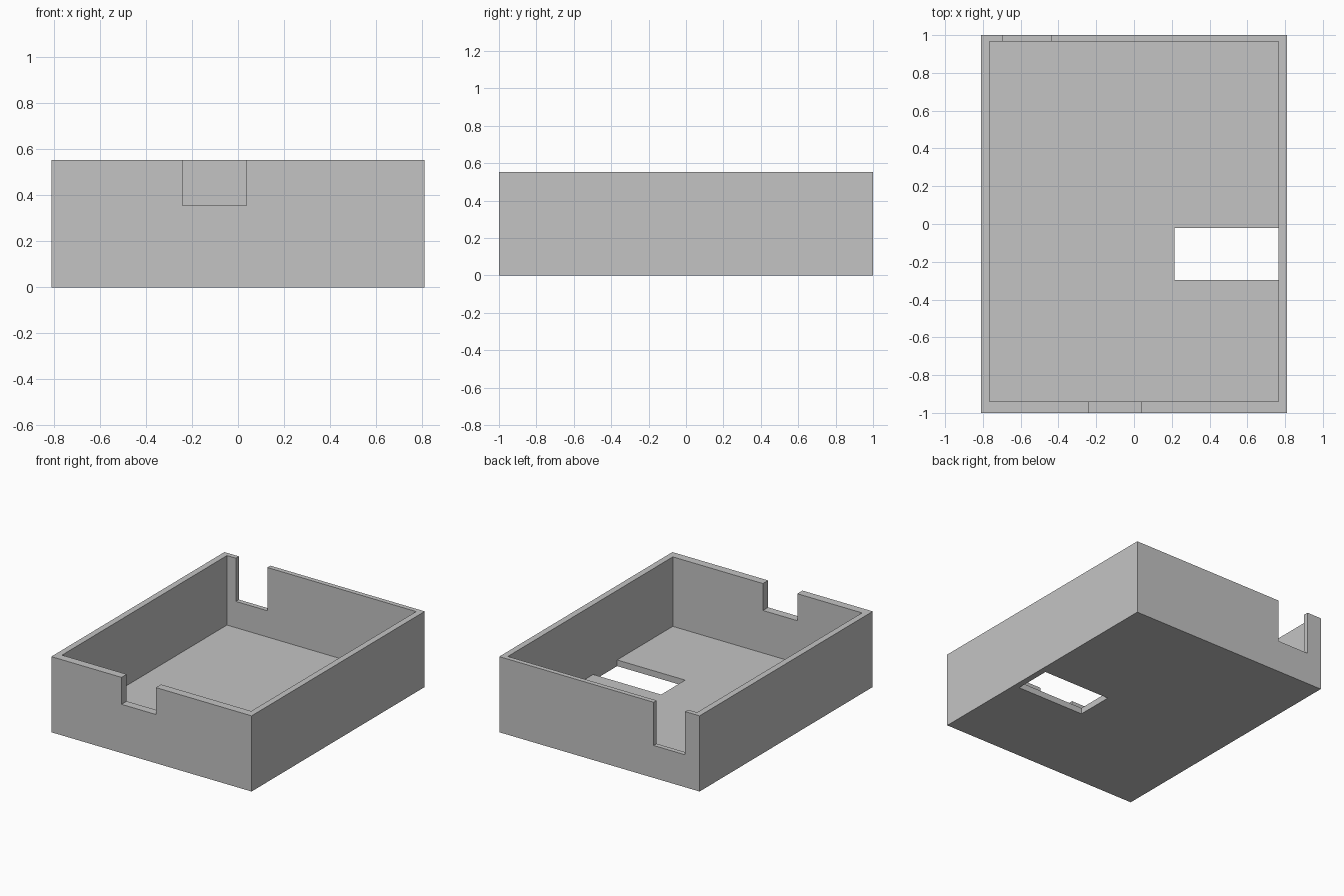
import bpy
import bmesh
from mathutils import Matrix, Vector

cube = bpy.data.objects.get("Cube")
if cube:
    bpy.data.objects.remove(cube, do_unlink=True)

HALF_X, HEIGHT = 0.81, 0.553
INNER_X, FLOOR = 0.765, 0.045
ABOVE = HEIGHT + 0.1


def box(name, low, high):
    """Axis-aligned box between two corners."""
    low, high = Vector(low), Vector(high)
    bm = bmesh.new()
    bmesh.ops.create_cube(
        bm, size=1,
        matrix=Matrix.Translation((low + high) / 2) @ Matrix.Diagonal((*(high - low), 1)))
    mesh = bpy.data.meshes.new(name)
    bm.to_mesh(mesh)
    bm.free()
    obj = bpy.data.objects.new(name, mesh)
    bpy.context.collection.objects.link(obj)
    return obj


def cut(target, name, low, high):
    """Subtract a box from the target, then discard the cutter."""
    cutter = box(name, low, high)
    cutter.hide_render = True
    mod = target.modifiers.new(name, 'BOOLEAN')
    mod.operation = 'DIFFERENCE'
    mod.solver = 'EXACT'
    mod.object = cutter
    bpy.context.view_layer.objects.active = target
    bpy.ops.object.modifier_apply(modifier=mod.name)
    bpy.data.objects.remove(cutter, do_unlink=True)


# Plain grey plastic
grey = bpy.data.materials.new("light_grey")
grey.use_nodes = True
colour = (0.55, 0.55, 0.55, 1)
grey.diffuse_color = colour
grey.node_tree.nodes["Principled BSDF"].inputs["Base Color"].default_value = colour

# Open tray with a thicker front wall
tray = box("open_case", (-HALF_X, -1, 0), (HALF_X, 1, HEIGHT))
tray.data.materials.append(grey)
cut(tray, "cavity", (-INNER_X, -0.94, FLOOR), (INNER_X, 0.965, ABOVE))

# Notches in the rims of the front and back walls
cut(tray, "front_notch", (-0.242, -1.1, 0.356), (0.036, -0.8, ABOVE))
cut(tray, "back_notch", (-0.693, 0.8, 0.237), (-0.439, 1.1, ABOVE))

# Rectangular opening through the floor, beside the left wall
cut(tray, "floor_opening", (0.215, -0.297, -0.1), (INNER_X, -0.02, 0.2))
